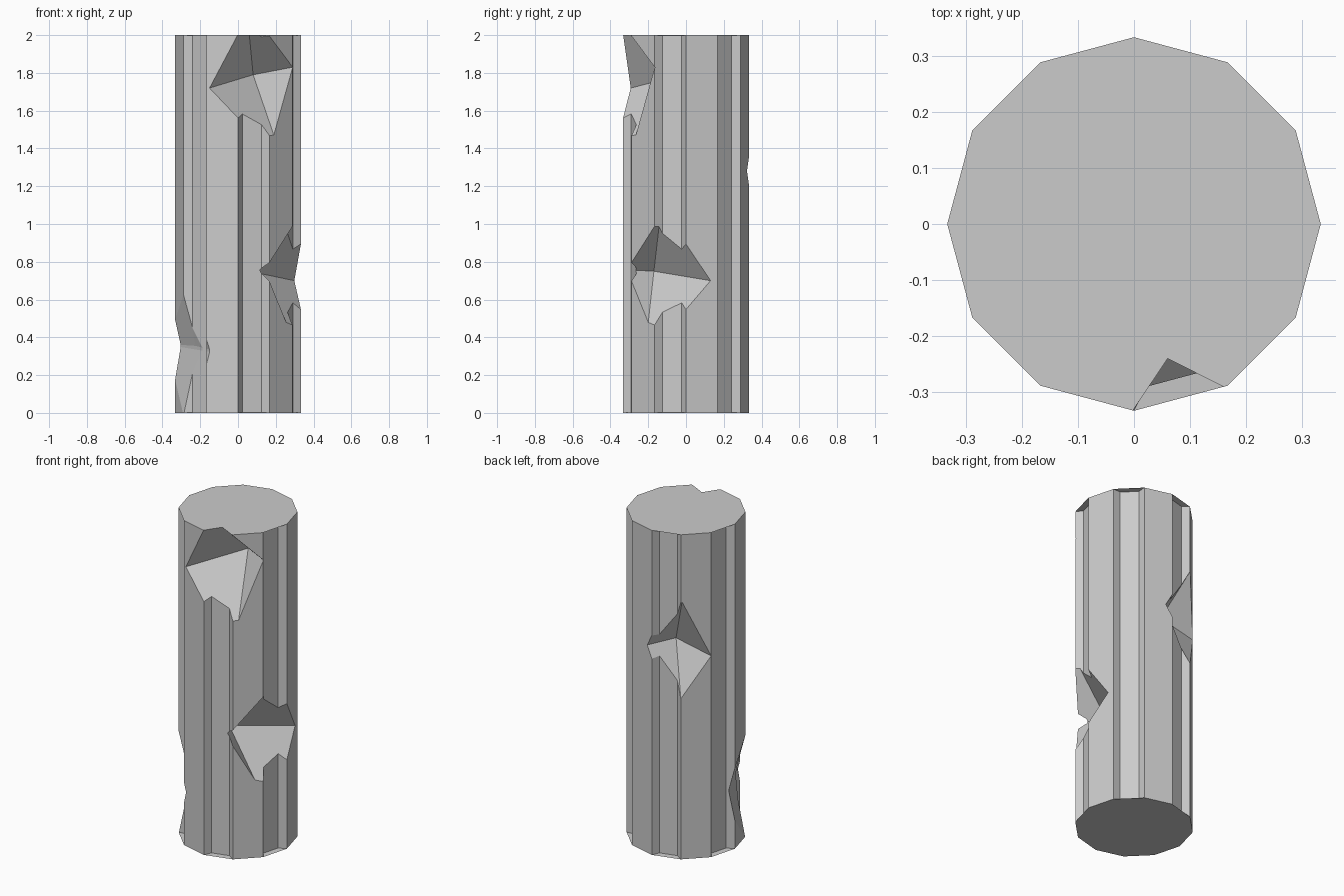
import bpy, bmesh, math
from mathutils import Vector

if "Cube" in bpy.data.objects:
    bpy.data.objects.remove(bpy.data.objects["Cube"])

RADIUS, HEIGHT, SIDES = 0.333, 2.0, 12
FLOOR, HALF, LIP = 0.286, 0.053, 0.002   # flute floor distance, half width, end lip


def new_object(name, bm):
    mesh = bpy.data.meshes.new(name)
    bm.to_mesh(mesh)
    bm.free()
    obj = bpy.data.objects.new(name, mesh)
    bpy.context.collection.objects.link(obj)
    return obj


def polar(deg, z, r=0.328):
    a = math.radians(deg)
    return (r * math.cos(a), r * math.sin(a), z)


# Twelve-sided column shaft, every second face sunk into a flute
bm = bmesh.new()
low = [bm.verts.new(polar(i * 30, 0, RADIUS)) for i in range(SIDES)]
high = [bm.verts.new(polar(i * 30, HEIGHT, RADIUS)) for i in range(SIDES)]
bm.faces.new(low[::-1])
bm.faces.new(high)
spread = math.degrees(math.atan2(HALF, FLOOR))
for i in range(SIDES):
    j = (i + 1) % SIDES
    outer = [low[i], low[j], high[j], high[i]]
    if i % 2 == 0:
        bm.faces.new(outer)
        continue
    mid, r = i * 30 + 15, math.hypot(FLOOR, HALF)
    inner = [bm.verts.new(polar(mid + s * spread, z, r)) for s, z in
             ((-1, LIP), (1, LIP), (1, HEIGHT - LIP), (-1, HEIGHT - LIP))]
    bm.faces.new(inner)
    for k in range(4):
        n = (k + 1) % 4
        bm.faces.new((outer[k], outer[n], inner[n], inner[k]))
bmesh.ops.recalc_face_normals(bm, faces=bm.faces)
column = new_object("column_shaft", bm)


def chip(name, apex, tips):
    """Cut a pyramid chip: apex inside, ridges running out through the surface tips."""
    bm = bmesh.new()
    a = Vector(apex)
    bm.verts.new(a)
    for t in tips:
        bm.verts.new(a + (Vector(t) - a) * 2.5)
    bmesh.ops.convex_hull(bm, input=bm.verts)
    loose = [v for v in bm.verts if not v.link_faces]
    bmesh.ops.delete(bm, geom=loose, context='VERTS')
    bmesh.ops.recalc_face_normals(bm, faces=bm.faces)
    cutter = new_object(name, bm)
    cutter.hide_render = True
    mod = column.modifiers.new(name, 'BOOLEAN')
    mod.operation = 'DIFFERENCE'
    mod.solver = 'EXACT'
    mod.object = cutter
    bpy.context.view_layer.objects.active = column
    bpy.ops.object.modifier_apply(modifier=name)
    bpy.data.objects.remove(cutter)


# Chips: left, right, top and bottom tips around each apex
chip("top_front_chip", (0.08, -0.015, 1.79),
     [(-0.15, -0.292, 1.72), (0.289, -0.165, 1.83), (0.06, -0.24, 2.0), (0.19, -0.266, 1.47)])
chip("right_chip", (0.06, -0.17, 0.75),
     [(0.115, -0.265, 0.755), (0.298, 0.13, 0.70), (0.296, -0.14, 1.01), (0.256, -0.2, 0.478)])
chip("left_low_chip", (-0.225, -0.142, 0.355),
     [(-0.303, 0.015, 0.36), (-0.15, -0.293, 0.335), (-0.27, -0.19, 0.60), (-0.292, -0.155, 0.01)])
chip("back_chip", (-0.052, 0.171, 1.29),
     [polar(83, 1.28), polar(150, 1.24, 0.333), polar(121, 1.58), polar(120, 0.99, 0.333)])
